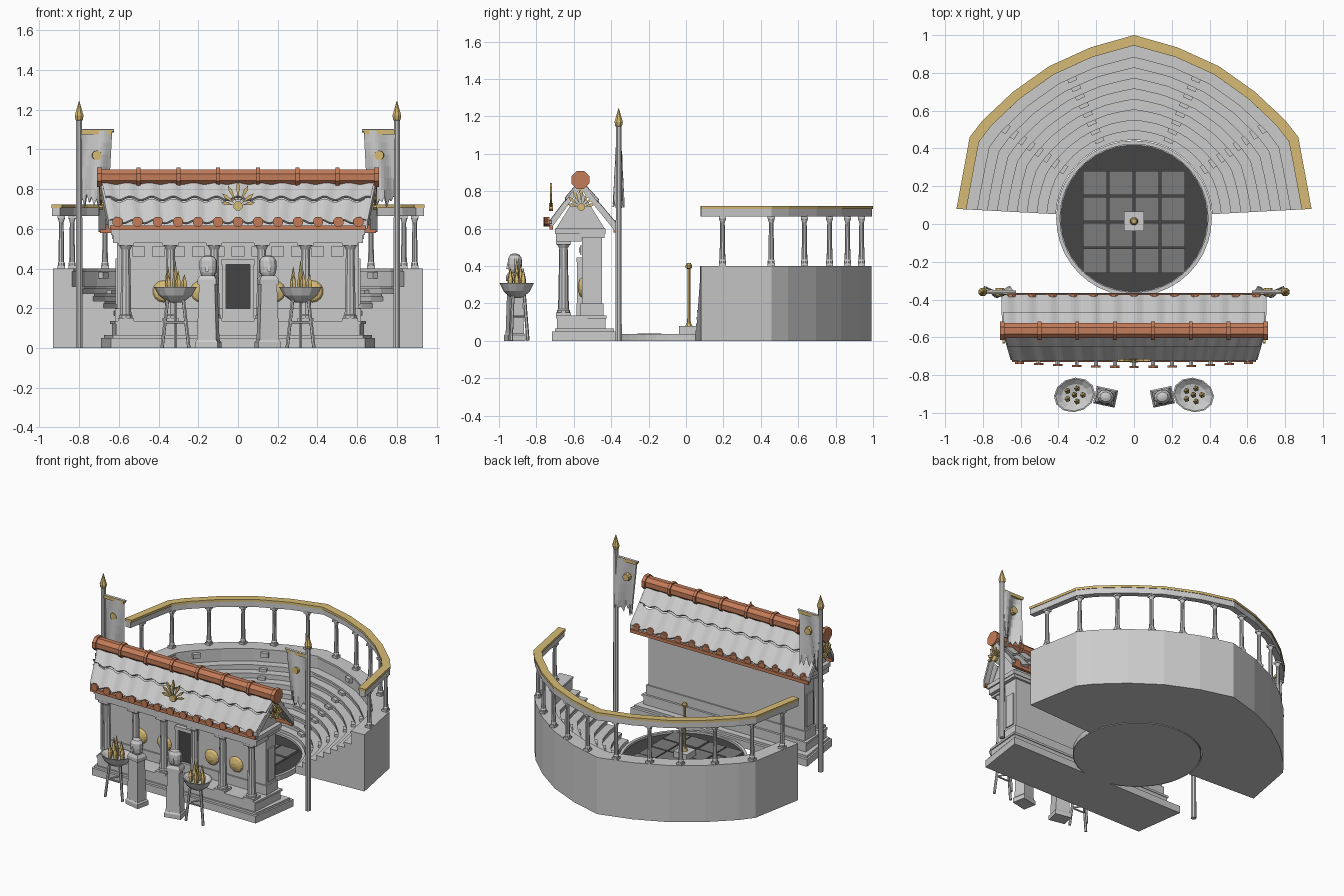
import bpy, bmesh, math, random
from math import sin, cos, pi, radians
from mathutils import Vector, Matrix

if "Cube" in bpy.data.objects:
    bpy.data.objects.remove(bpy.data.objects["Cube"])
random.seed(4)

def material(name, c):
    m = bpy.data.materials.new(name)
    m.diffuse_color = (*c, 1)
    m.use_nodes = True
    m.node_tree.nodes["Principled BSDF"].inputs["Base Color"].default_value = m.diffuse_color
    return m
GOLD = material("gold", (0.68, 0.5, 0.18))
COPPER = material("terracotta", (0.55, 0.2, 0.1))
DARK = material("dark_floor", (0.06, 0.06, 0.06))
SLATE = material("slab_stone", (0.2, 0.2, 0.2))

def mesh(name, verts, faces, mat=None, loc=(0, 0, 0), rot=(0, 0, 0), solid=0):
    bm = bmesh.new()
    vs = [bm.verts.new(v) for v in verts]
    for f in faces:
        bm.faces.new([vs[i] for i in f])
    bmesh.ops.recalc_face_normals(bm, faces=bm.faces)
    me = bpy.data.meshes.new(name)
    bm.to_mesh(me)
    bm.free()
    ob = bpy.data.objects.new(name, me)
    bpy.context.collection.objects.link(ob)
    ob.location, ob.rotation_euler = loc, rot
    if mat:
        me.materials.append(mat)
    if solid:
        md = ob.modifiers.new("thickness", 'SOLIDIFY')
        md.thickness, md.offset = solid, 0
    return ob

def loft(name, rings, mat=None, **kw):
    """Skin closed rings of equal length and cap both ends."""
    n = len(rings[0])
    faces = [(i*n+j, i*n+(j+1) % n, (i+1)*n+(j+1) % n, (i+1)*n+j)
             for i in range(len(rings)-1) for j in range(n)]
    faces += [tuple(range(n)), tuple(range((len(rings)-1)*n, len(rings)*n))]
    return mesh(name, [v for r in rings for v in r], faces, mat, **kw)

def lathe(name, prof, loc=(0, 0, 0), n=10, mat=None, sy=1, **kw):
    rings = [[(r*cos(2*pi*(j+.5)/n), sy*r*sin(2*pi*(j+.5)/n), z) for j in range(n)] for r, z in prof]
    return loft(name, rings, mat, loc=loc, **kw)

def box(name, x, y, z, mat=None, rot=(0, 0, 0)):
    """Box from (min, max) pairs."""
    c = [(a+b)/2 for a, b in (x, y, z)]
    h = [(b-a)/2 for a, b in (x, y, z)]
    q = [(-1, -1), (1, -1), (1, 1), (-1, 1)]
    return loft(name, [[(a*h[0], b*h[1], s*h[2]) for a, b in q] for s in (-1, 1)], mat, loc=c, rot=rot)

def slab(name, wf, wb, y0, y1, z0, z1):
    """Plinth slab, front half-width wf, back half-width wb."""
    loft(name, [[(-wf, y0, z), (wf, y0, z), (wb, y1, z), (-wb, y1, z)] for z in (z0, z1)])

def rod(name, a, b, r, mat=None, n=6):
    a, b = Vector(a), Vector(b)
    e = (b-a).to_track_quat('Z', 'Y').to_euler()
    return lathe(name, [(r, 0), (r, (b-a).length)], a, n, mat, rot=e)

def column(name, x, y, z0, z1, r, k=1.4):
    box(name+"_base", (x-r*k, x+r*k), (y-r*k, y+r*k), (z0, z0+.015))
    lathe(name, [(r*1.2, z0+.015), (r*1.2, z0+.028), (r, z0+.034), (r*.78, z1-.035), (r*1.2, z1-.015)], (x, y, 0))
    box(name+"_cap", (x-r*k, x+r*k), (y-r*k, y+r*k), (z1-.015, z1))

# ---- Seating bowl: tiers blended from a round inside to the faceted outer wall
half = [(.94, .08), (.87, .46), (.80, .55), (.64, .70), (.45, .835), (.23, .935), (0, 1)]
outline = half + [(-x, y) for x, y in half[-2::-1]]
path = [Vector(a).lerp(Vector(b), k/3) for a, b in zip(outline, outline[1:]) for k in range(3)] + [Vector(outline[-1])]
C = Vector((0, .03))

def blend(p, t):
    return (C + (p-C).normalized()*.415).lerp(p, t)

def arc(name, t0, t1, z0, z1, mat=None):
    rings = []
    for p in path:
        a, b = blend(p, t0), blend(p, t1)
        rings.append([(*a, z0), (*b, z0), (*b, z1), (*a, z1)])
    return loft(name, rings, mat)

def on_path(deg, t):
    d = radians(deg)
    for a, b in zip(path, path[1:]):
        aa, ab = [math.atan2(v.y-C.y, v.x-C.x) for v in (a, b)]
        if aa <= d <= ab:
            return blend(a.lerp(b, (d-aa)/(ab-aa)), t)
    return blend(path[-1], t)

N = 8
for k in range(N+1):
    t0, t1, z = k/N*.8, (k+1)/N*.8, .055+.255*k/(N-1)
    if k == N:  # broad gallery walk
        t1, z = .985, .4
    arc(f"seat_tier_{k}", t0, t1, 0, z-.014)
    arc(f"seat_slab_{k}", max(0, t0-.012), t1, z-.014, z)
    # half-height aisle steps
    if k:
        for a in (35, 66, 114, 145):
            p, q = on_path(a, t0-.05), on_path(a, t0)
            s = (q-p).normalized()
            w = Vector((-s.y, s.x))*.025
            loft("aisle_step", [[(*v, h) for v in (p-w, q-w, q+w, p+w)] for h in (z-.05, z-.018)])
arc("colonnade_beam", .915, .992, .665, .705)
arc("colonnade_gold_top", .9, 1, .705, .722, GOLD)
for a in (10.5, 27, 42, 56, 69, 83):
    for d in (a, 180-a):
        p = on_path(d, .945)
        column("gallery_column", p.x, p.y, .4, .667, .0155, 1.25)

# ---- Orchestra floor
lathe("orchestra_base", [(.408, 0), (.408, .018)], (0, .03, 0), 40)
lathe("orchestra_floor", [(.39, .015), (.39, .023)], (0, .03, 0), 40, DARK)
prof = [(.392, .015), (.392, .036), (.412, .036), (.412, .0)]
loft("orchestra_rim", [[(r*cos(2*pi*j/40), .03+r*sin(2*pi*j/40), z) for r, z in prof] for j in range(41)])
for i in range(4):
    for j in range(4):
        x, y = -.206+.1375*i, -.195+.1375*j
        box("floor_slab", (x-.064, x+.064), (y-.064, y+.064), (.02, .034+random.random()*.005), SLATE)
box("altar_block", (-.052, .052), (-.037, .067), (.03, .078))
lathe("altar_post", [(.022, .078), (.012, .095), (.009, .12), (.009, .385), (.018, .39), (.02, .402), (.012, .415)], (0, .015, 0), 8, GOLD)

# ---- Stage building
slab("stage_plinth", .64, .69, -.717, -.365, 0, .05)
slab("stage_plinth_lip", .63, .675, -.70, -.385, .05, .065)
slab("stage_step", .615, .635, -.69, -.43, .065, .12)
slab("stage_step_lip", .62, .645, -.695, -.425, .12, .135)
box("stage_wall", (-.61, .61), (-.556, -.45), (.135, .56))
box("wall_foot", (-.62, .62), (-.566, -.44), (.135, .2))
box("wall_cornice", (-.635, .635), (-.57, -.435), (.55, .6))
box("front_beam", (-.63, .63), (-.695, -.56), (.53, .57))
box("front_cornice", (-.64, .64), (-.70, -.43), (.57, .6))
box("doorway", (-.06, .06), (-.568, -.55), (.2, .42), DARK)
box("door_sill", (-.08, .08), (-.585, -.55), (.135, .2))
box("door_lintel", (-.085, .085), (-.585, -.55), (.42, .445))
for s in (-1, 1):
    box("door_jamb", sorted((s*.06, s*.08)), (-.583, -.55), (.2, .42))
    box("side_panel", sorted((s*.605, s*.618)), (-.54, -.47), (.22, .45))
    for x in (.565, .34, .12):
        column("stage_column", s*x, -.655, .135, .53, .029)
    for x in (.185, .375):
        lathe("wall_shield", [(.055, 0), (.045, .012), (.015, .022)], (s*x, -.556, .285), 14, GOLD, rot=(pi/2, 0, 0))
for i in range(-5, 6):
    x = .1*i
    box("frieze_block", (x-.032, x+.032), (-.566, -.55), (.462, .51))
    box("frieze_inset", (x-.02, x+.02), (-.572, -.56), (.472, .5))

# ---- Roof: wavy tiles in two overlapping courses per slope
def course(name, a, b, wa, wb, lift):
    nx, ny = 104, 3
    vs = []
    for j in range(ny+1):
        t = j/ny
        for i in range(nx+1):
            u = i/nx*2-1
            vs.append((u*(wa+(wb-wa)*t), a[0]+(b[0]-a[0])*t,
                       a[1]+(b[1]-a[1])*t + lift*t + .009*cos(u*pi*13/1.06)))
    fs = [(j*(nx+1)+i, j*(nx+1)+i+1, (j+1)*(nx+1)+i+1, (j+1)*(nx+1)+i) for j in range(ny) for i in range(nx)]
    mesh(name, vs, fs, solid=.014)
top, fe, be = (-.565, .845), (-.72, .632), (-.378, .615)
mid = lambda e: ((top[0]+e[0])/2, (top[1]+e[1])/2)
for nm, e, w in (("front", fe, .645), ("back", be, .695)):
    course(nm+"_upper_tiles", top, mid(e), .69, (.69+w)/2, .014)
    course(nm+"_lower_tiles", mid(e), e, (.69+w)/2, w, .004)
    for i in range(13):
        x = (i-6)*w*.94/6
        # front row bows slightly forward in the middle
        y = -.757+.022*(x/.6)**2 if nm == "front" else e[0]-.002
        rod(nm+"_tile_end", (x, y-.006, e[1]+.004), (x, y+.006, e[1]+.004), .027, COPPER, 8)
        if nm == "front":
            rod("tile_end_stem", (x, y, e[1]), (x, e[0], e[1]+.004), .012)
    box(nm+"_eave_board", (-w, w), (e[0]-.01, e[0]+.01), (e[1]-.037, e[1]-.014), COPPER)
    for s in (-1, 1):
        # gable rafters
        loft("gable_rafter", [[(s*(ww-.03), y, z-.03), (s*(ww+.008), y, z-.03), (s*(ww+.008), y, z+.012), (s*(ww-.03), y, z+.012)]
                              for (y, z), ww in ((top, .69), (e, w))])
tri = [(-.695, .60), (-.435, .60), (-.565, .81)]
loft("attic_core", [[(x, y, z) for y, z in tri] for x in (-.61, .61)])
def ridge(name, x0, x1, r):
    rod(name, (x0, -.565, .86), (x1, -.565, .86), r, COPPER, 8)
ridge("ridge_tile", -.7, .7, .043)
for x in (-.5, -.3, -.1, .1, .3, .5):
    ridge("ridge_band", x-.01, x+.01, .052)
for s in (-1, 1):
    ridge("ridge_end", s*.685, s*.71, .052)

# ---- Fan ornaments
def fan(loc, rz, size=1):
    for k in range(-3, 4):
        M = Matrix.Rotation(k*radians(26), 3, 'Y')
        L = (.13-.014*abs(k))*size
        pts = [(0, .02), (.009, L*.75), (0, L), (-.009, L*.75)]
        loft("fan_petal", [[M @ Vector((x, y, z)) for x, z in pts] for y in (-.006, .006)], GOLD, loc=loc, rot=(0, 0, rz))
    rod("fan_boss", Vector(loc)-Vector((sin(rz), cos(rz), 0))*.01, Vector(loc)+Vector((sin(rz), cos(rz), 0))*.01, .024*size, GOLD, 8)
fan((0, -.722, .715), 0)
for s in (-1, 1):
    fan((s*.69, -.56, .715), pi/2, .85)

for s in (-1, 1):
    # ---- Banners on spear poles
    lathe("banner_pole", [(.018, 0), (.016, 1.15)], (s*.8, -.36, 0), 8)
    lathe("spear_tip", [(.012, 1.14), (.02, 1.15), (.024, 1.17), (.001, 1.245)], (s*.8, -.36, 0), 8, GOLD)
    rod("banner_bar", (s*.81, -.36, 1.095), (s*.625, -.36, 1.095), .009)
    wave = lambda u, v: -.36 + .028*sin(u*6.5+v*1.5)*(.3+.7*v)
    nu, nv = 12, 6
    hem = [.35+.04*random.random()-.04*(i % 2) for i in range(nu+1)]
    vs = [(s*(.795-(.16-.02*j/nv)*i/nu), wave(i/nu, j/nv), 1.095-(hem[i] if j == nv else .3*j/(nv-1)))
          for j in range(nv+1) for i in range(nu+1)]
    fs = [(j*(nu+1)+i, j*(nu+1)+i+1, (j+1)*(nu+1)+i+1, (j+1)*(nu+1)+i) for j in range(nv) for i in range(nu)]
    mesh("banner_cloth", vs, fs, solid=.008)
    box("banner_trim", sorted((s*.795, s*.635)), (-.37, -.35), (1.075, 1.098), GOLD)
    lathe("banner_emblem", [(.024, -.02), (.027, 0), (.024, .02)], (s*.71, -.36, .97), 10, GOLD, rot=(pi/2, 0, 0))

    # ---- Bust pillars
    rz = s*radians(12)
    q = [(-1, -1), (1, -1), (1, 1), (-1, 1)]
    def block(name, prof, sy=.8):
        loft(name, [[(a*r, b*r*sy, z) for a, b in q] for r, z in prof], loc=(s*.15, -.915, 0), rot=(0, 0, rz))
    block("bust_plinth", [(.058, 0), (.058, .03), (.05, .04)])
    block("bust_pillar", [(.05, .03), (.04, .33)])
    block("bust_shoulders", [(.048, .32), (.048, .345), (.036, .365)])
    lathe("bust_head", [(.028, .355), (.042, .38), (.046, .41), (.044, .44), (.03, .46), (.012, .466)], (s*.15, -.915, 0), 10, sy=.85, rot=(0, 0, rz))
    lathe("bust_nose", [(.014, .385), (.004, .42)], (s*.15 + .037*sin(rz), -.915-.037*cos(rz), 0), 4)

    # ---- Braziers
    X, Y = s*.315, -.905
    lathe("brazier_bowl", [(.03, .23), (.05, .238), (.085, .265), (.11, .308), (.102, .308), (.07, .285), (.01, .275)],
          (X, Y, 0), 12, sy=.82, rot=(0, 0, -s*radians(15)))
    for k in range(3):
        c, d = cos(pi/2+k*2*pi/3), sin(pi/2+k*2*pi/3)
        c2, d2 = cos(pi/2+(k+1)*2*pi/3), sin(pi/2+(k+1)*2*pi/3)
        rod("brazier_leg", (X+.078*c, Y+.06*d, 0), (X+.045*c, Y+.04*d, .25), .009)
        rod("brazier_brace", (X+.06*c, Y+.05*d, .13), (X+.06*c2, Y+.05*d2, .13), .006)
    for k in range(6):
        a, r = k*2*pi/5, .045*(k < 5)
        lathe("flame", [(.012, .275), (.017, .325), (.001, .37+.02*(k % 3)+.03*(k == 5))], (X+r*cos(a), Y+r*.8*sin(a), 0), 5, GOLD)
